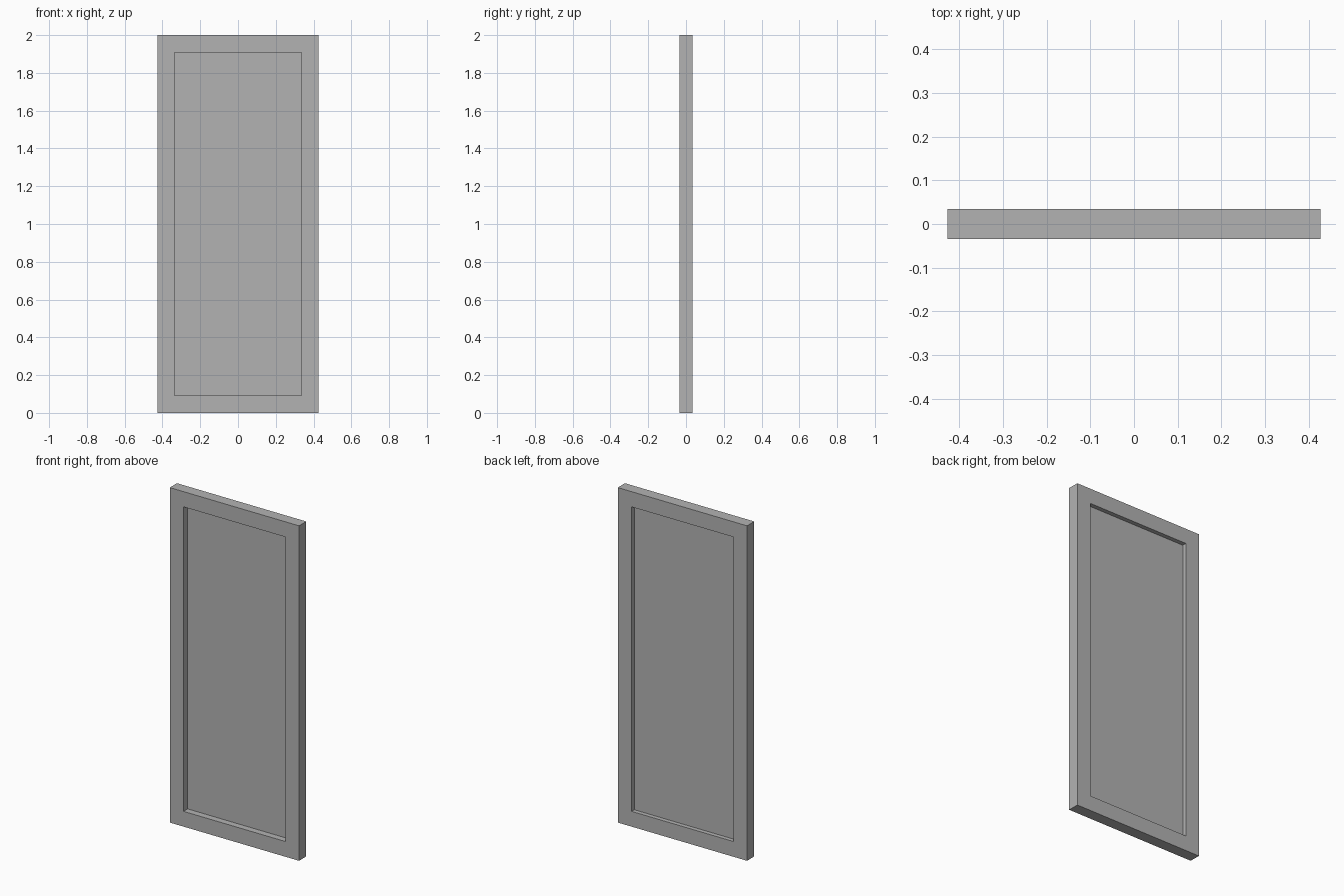
import bpy, bmesh

if "Cube" in bpy.data.objects:
    bpy.data.objects.remove(bpy.data.objects["Cube"])

W, H, T = 0.427, 2.0, 0.034        # half width, height, half thickness
BORDER = 0.091                     # frame member width
PANEL_FRONT, PANEL_BACK = 0.005, 0.008

grey = bpy.data.materials.new("plain grey")
grey.diffuse_color = (0.45, 0.45, 0.45, 1)
grey.use_nodes = True
grey.node_tree.nodes["Principled BSDF"].inputs["Base Color"].default_value = grey.diffuse_color


def finish(name, bm):
    bmesh.ops.recalc_face_normals(bm, faces=bm.faces)
    mesh = bpy.data.meshes.new(name)
    bm.to_mesh(mesh)
    bm.free()
    mesh.materials.append(grey)
    obj = bpy.data.objects.new(name, mesh)
    bpy.context.collection.objects.link(obj)


def rect(bm, inset, y):
    x = W - inset
    return [bm.verts.new(p) for p in ((-x, y, inset), (x, y, inset),
                                      (x, y, H - inset), (-x, y, H - inset))]


def bridge(bm, a, b):
    for i in range(4):
        j = (i + 1) % 4
        bm.faces.new((a[i], a[j], b[j], b[i]))


# Rectangular door frame: four loops joined into a closed ring
bm = bmesh.new()
loops = [rect(bm, 0, -T), rect(bm, 0, T), rect(bm, BORDER, T), rect(bm, BORDER, -T)]
for k in range(4):
    bridge(bm, loops[k], loops[(k + 1) % 4])
finish("door_frame", bm)

# Thin inset panel, recessed deeper on the front than on the back
bm = bmesh.new()
front, back = rect(bm, BORDER, PANEL_FRONT), rect(bm, BORDER, PANEL_BACK)
bm.faces.new(front)
bm.faces.new(back)
bridge(bm, front, back)
finish("door_panel", bm)
